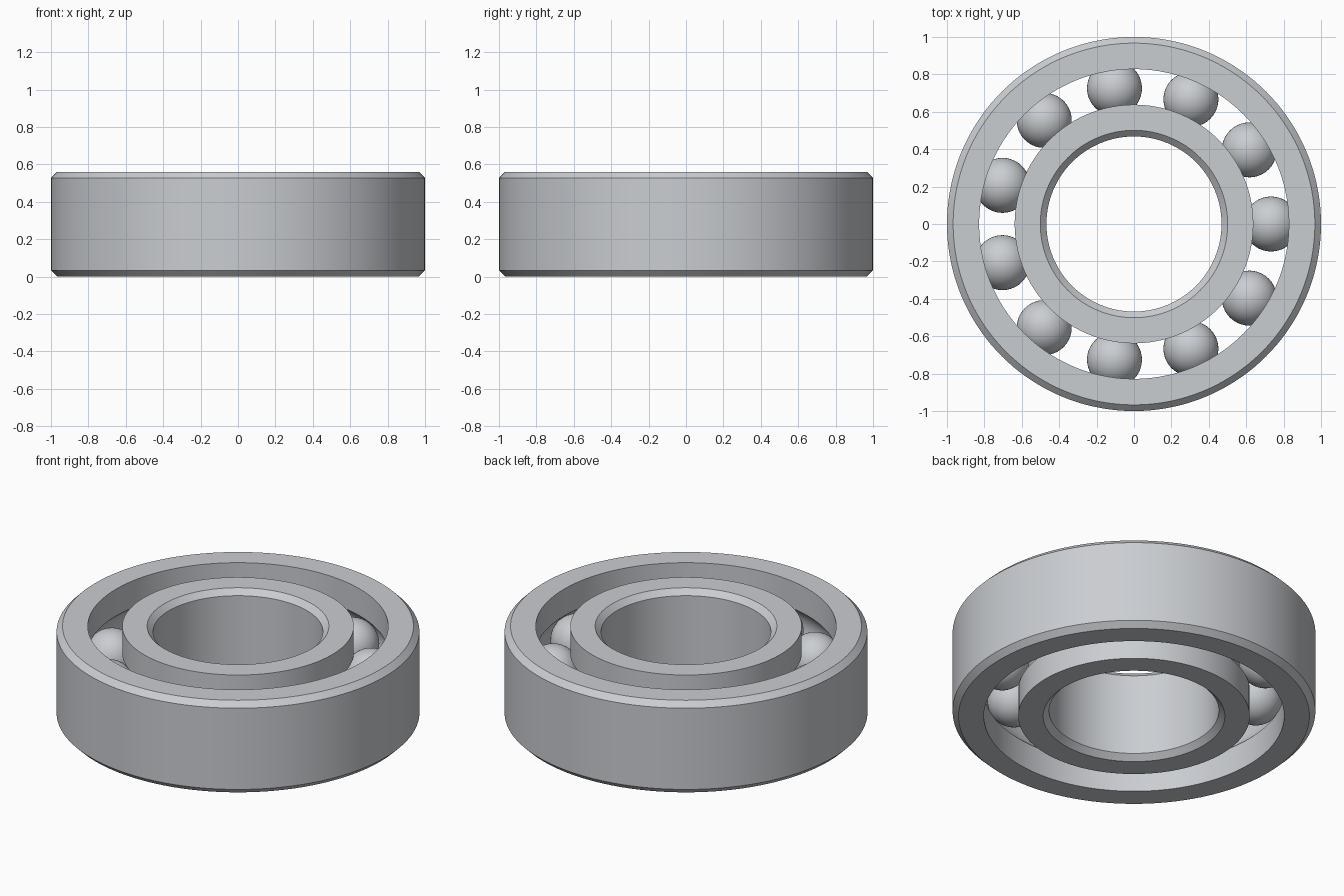
import bpy
import bmesh
from math import asin, cos, sin, pi, tau

HEIGHT = 0.56
MID = HEIGHT / 2
PITCH = 0.733        # radius of the circle of ball centres
BALL = 0.147
GROOVE = 0.15
CHAMFER = 0.033
BALL_COUNT = 11

cube = bpy.data.objects.get("Cube")
if cube:
    bpy.data.objects.remove(cube, do_unlink=True)

steel = bpy.data.materials.new("brushed steel")
steel.use_nodes = True
steel.diffuse_color = (0.59, 0.61, 0.64, 1)
steel.node_tree.nodes["Principled BSDF"].inputs["Base Color"].default_value = steel.diffuse_color


def finish(bm, name, angle):
    """Turn a bmesh into a smooth-shaded steel object."""
    mesh = bpy.data.meshes.new(name)
    bm.to_mesh(mesh)
    bm.free()
    mesh.materials.append(steel)
    obj = bpy.data.objects.new(name, mesh)
    bpy.context.collection.objects.link(obj)
    bpy.ops.object.select_all(action="DESELECT")
    obj.select_set(True)
    bpy.context.view_layer.objects.active = obj
    bpy.ops.object.shade_smooth_by_angle(angle=angle)
    return obj


def race(name, plain, grooved, steps=16):
    """Lathe a ring with a chamfered plain wall and a ball groove in the other wall."""
    side = 1 if grooved > PITCH else -1
    half = asin(abs(grooved - PITCH) / GROOVE)
    sweep = pi / 2 - half
    profile = [
        (grooved, 0), (plain - side * CHAMFER, 0), (plain, CHAMFER),
        (plain, HEIGHT - CHAMFER), (plain - side * CHAMFER, HEIGHT), (grooved, HEIGHT),
    ]
    for i in range(steps + 1):
        a = sweep * (1 - 2 * i / steps)
        profile.append((PITCH + side * GROOVE * cos(a), MID + GROOVE * sin(a)))

    bm = bmesh.new()
    verts = [bm.verts.new((r, 0, z)) for r, z in profile]
    edges = [bm.edges.new((verts[i - 1], verts[i])) for i in range(len(verts))]
    bmesh.ops.spin(bm, geom=verts + edges, cent=(0, 0, 0), axis=(0, 0, 1),
                   angle=tau, steps=144, use_merge=True)
    bmesh.ops.recalc_face_normals(bm, faces=bm.faces)
    return finish(bm, name, pi / 7)


# Rings
race("outer_race", plain=1.0, grooved=0.828)
race("inner_race", plain=0.468, grooved=0.638)

# Balls, evenly spaced and sharing one mesh
bm = bmesh.new()
bmesh.ops.create_uvsphere(bm, u_segments=40, v_segments=24, radius=BALL)
first = finish(bm, "ball_1", pi / 4)
for i in range(BALL_COUNT):
    ball = first
    if i:
        ball = bpy.data.objects.new(f"ball_{i + 1}", first.data)
        bpy.context.collection.objects.link(ball)
    a = tau * i / BALL_COUNT
    ball.location = (PITCH * cos(a), PITCH * sin(a), MID)
